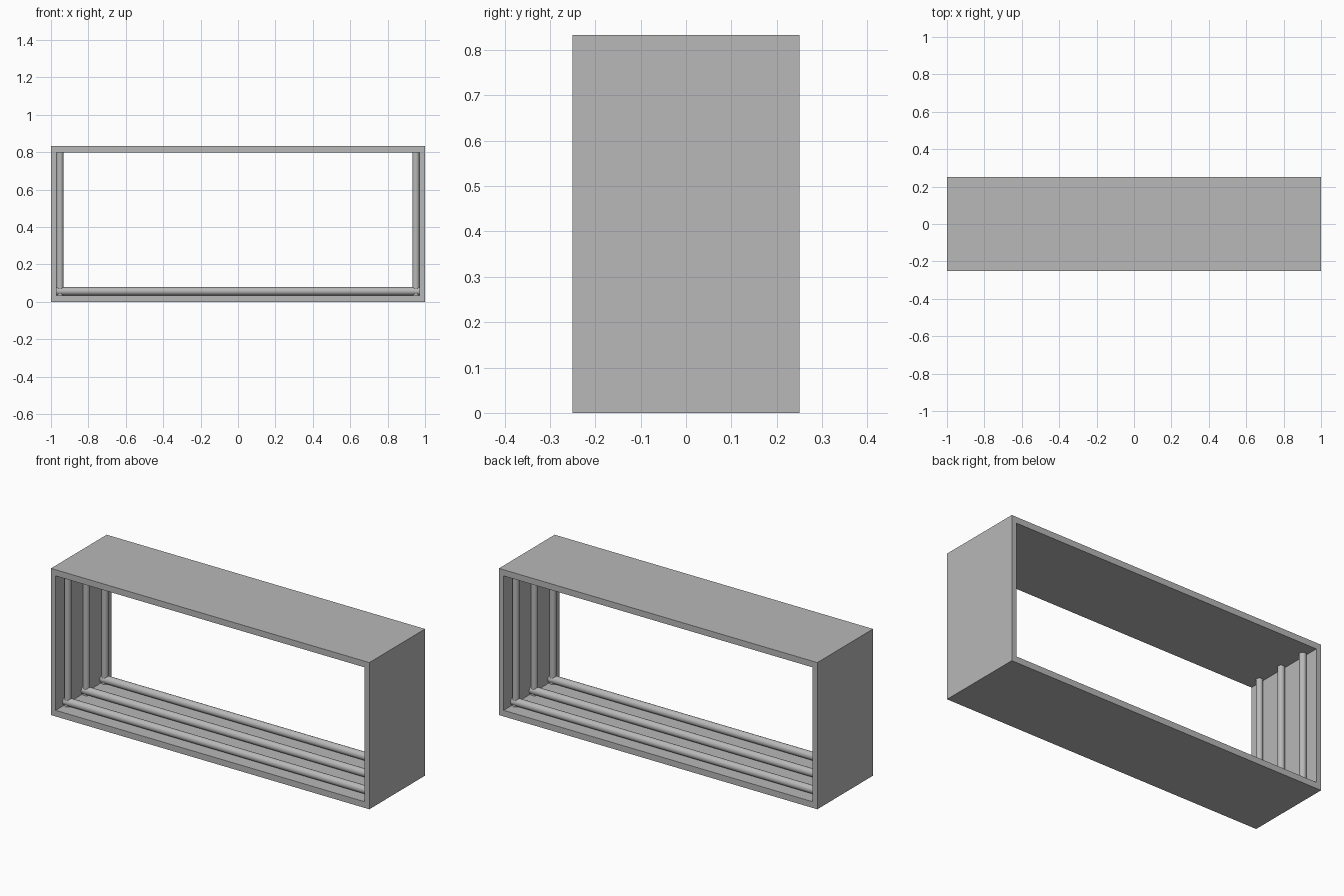
import bpy, bmesh, math
from mathutils import Vector

cube = bpy.data.objects.get("Cube")
if cube:
    bpy.data.objects.remove(cube, do_unlink=True)

W, D, H = 2.0, 0.5, 0.833
SIDE, SLAB = 0.03, 0.035          # side wall and top/bottom thickness
POST_R, RAIL_R = 0.0185, 0.022
ROWS = {"front": -D / 3, "middle": 0.0, "back": D / 3}

grey = bpy.data.materials.new("plain_grey")
grey.use_nodes = True
colour = (0.48, 0.48, 0.48, 1)
grey.diffuse_color = colour
grey.node_tree.nodes["Principled BSDF"].inputs["Base Color"].default_value = colour


def finish(bm, name):
    bmesh.ops.recalc_face_normals(bm, faces=bm.faces)
    mesh = bpy.data.meshes.new(name)
    bm.to_mesh(mesh)
    bm.free()
    mesh.materials.append(grey)
    obj = bpy.data.objects.new(name, mesh)
    bpy.context.collection.objects.link(obj)
    return obj


def rod(name, start, end, radius):
    """Smooth round bar between two points."""
    start, end = Vector(start), Vector(end)
    axis = end - start
    bm = bmesh.new()
    bmesh.ops.create_cone(bm, cap_ends=True, segments=32, radius1=radius,
                          radius2=radius, depth=axis.length)
    bm.transform(axis.to_track_quat('Z', 'Y').to_matrix().to_4x4())
    bmesh.ops.translate(bm, vec=(start + end) / 2, verts=bm.verts)
    obj = finish(bm, name)
    bpy.ops.object.select_all(action='DESELECT')
    obj.select_set(True)
    bpy.context.view_layer.objects.active = obj
    bpy.ops.object.shade_smooth_by_angle(angle=math.radians(40))


def rectangle(bm, half, low, high):
    pts = [(-half, low), (half, low), (half, high), (-half, high)]
    return [bm.verts.new((x, -D / 2, z)) for x, z in pts]


# Open rectangular frame: a flat ring pushed back through the depth
bm = bmesh.new()
outer = rectangle(bm, W / 2, 0, H)
inner = rectangle(bm, W / 2 - SIDE, SLAB, H - SLAB)
for i in range(4):
    j = (i + 1) % 4
    bm.faces.new((outer[i], outer[j], inner[j], inner[i]))
ring = bmesh.ops.extrude_face_region(bm, geom=bm.faces[:], use_keep_orig=True)
moved = [g for g in ring["geom"] if isinstance(g, bmesh.types.BMVert)]
bmesh.ops.translate(bm, vec=(0, D, 0), verts=moved)
finish(bm, "frame")

# Round bars resting on the floor and on both side walls
inner_x = W / 2 - SIDE
for row, y in ROWS.items():
    z = SLAB + RAIL_R
    rod(f"{row}_floor_bar", (-inner_x, y, z), (inner_x, y, z), RAIL_R)
    for side, s in (("left", 1), ("right", -1)):
        x = s * (inner_x - POST_R)
        rod(f"{row}_{side}_wall_bar", (x, y, SLAB), (x, y, H - SLAB), POST_R)
